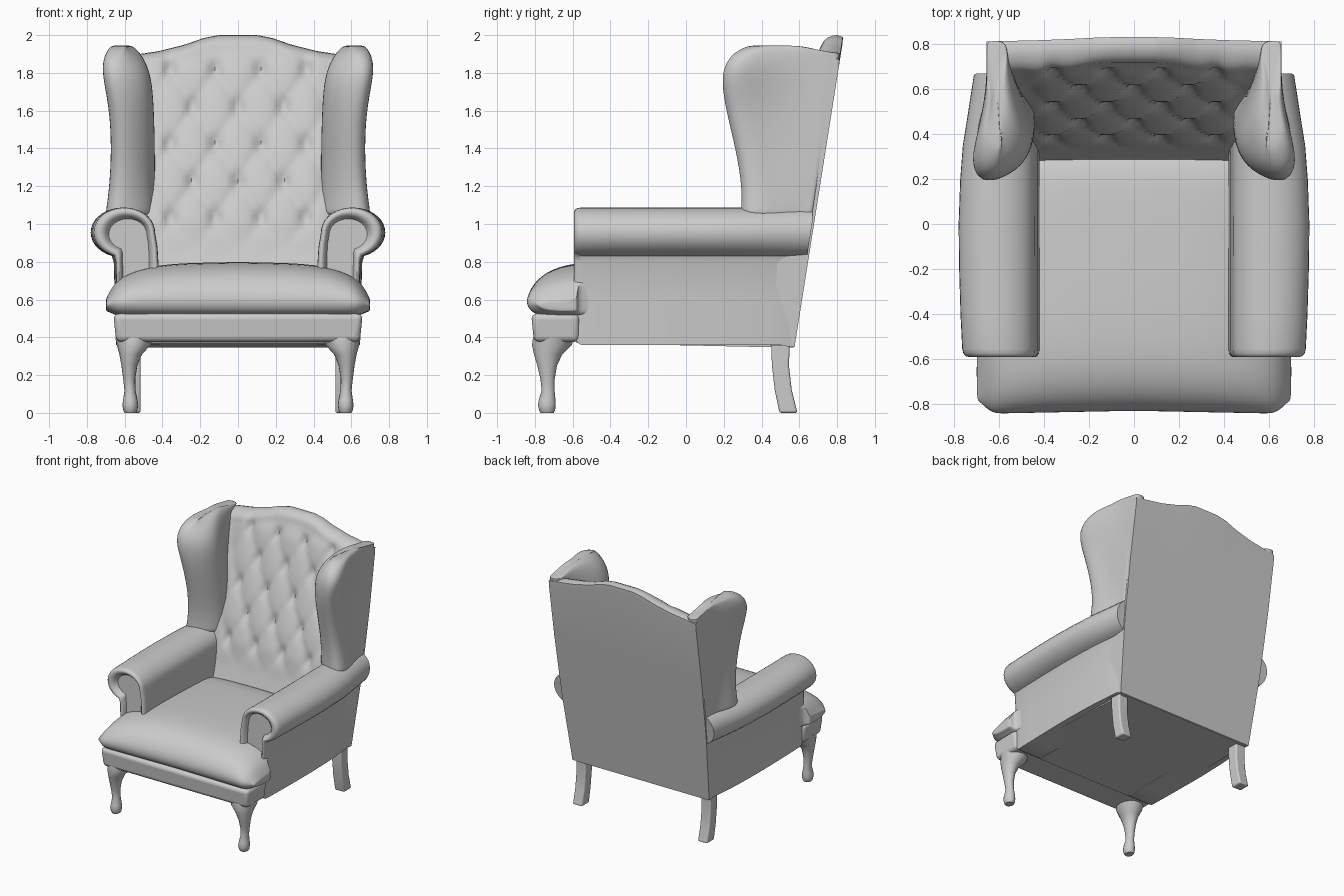
import bpy, bmesh
from math import sin, cos, pi, radians, exp

cube = bpy.data.objects.get("Cube")
if cube:
    bpy.data.objects.remove(cube, do_unlink=True)

grey = bpy.data.materials.new("plain grey")
grey.use_nodes = True
COLOUR = (0.6, 0.6, 0.6, 1)
grey.diffuse_color = COLOUR
grey.node_tree.nodes["Principled BSDF"].inputs["Base Color"].default_value = COLOUR


def loft(name, rings, mirror=False, subsurf=0, angle=40, bevel=0):
    """Skin a list of equal-length rings and close both ends."""
    bm = bmesh.new()
    rows = [[bm.verts.new(p) for p in ring] for ring in rings]
    n = len(rows[0])
    for a, b in zip(rows, rows[1:]):
        for i in range(n):
            j = (i + 1) % n
            bm.faces.new((a[i], a[j], b[j], b[i]))
    bm.faces.new(rows[0])
    bm.faces.new(rows[-1])
    bmesh.ops.recalc_face_normals(bm, faces=bm.faces)
    mesh = bpy.data.meshes.new(name)
    bm.to_mesh(mesh)
    bm.free()
    mesh.materials.append(grey)
    ob = bpy.data.objects.new(name, mesh)
    bpy.context.collection.objects.link(ob)
    if bevel:
        mod = ob.modifiers.new("soft edges", 'BEVEL')
        mod.width, mod.segments = bevel, 4
    if mirror:
        ob.modifiers.new("other side", 'MIRROR')
    if subsurf:
        mod = ob.modifiers.new("smooth", 'SUBSURF')
        mod.levels = mod.render_levels = subsurf
    bpy.ops.object.select_all(action='DESELECT')
    ob.select_set(True)
    bpy.context.view_layer.objects.active = ob
    bpy.ops.object.shade_smooth_by_angle(angle=radians(angle))
    return ob


def interp(x, pts):
    """Piecewise linear value from (x, value) pairs."""
    for (x0, v0), (x1, v1) in zip(pts, pts[1:]):
        if x <= x1:
            t = max(0, (x - x0) / (x1 - x0))
            return v0 + (v1 - v0) * t
    return pts[-1][1]


def back_y(z):
    return 0.575 + (z - 0.35) * 0.158


def slab(x0, x1, y0, y1, z):
    return [(x0, y0, z), (x1, y0, z), (x1, y1, z), (x0, y1, z)]


# Buttoned back: profiles in y and z, skinned across the width
BUTTON_X, BUTTON_Z = 0.24, 0.198


def tuft(x, z):
    u, v = (x - 0.12) / BUTTON_X, (z - 1.03) / BUTTON_Z
    p, q = u + v / 2, u - v / 2
    fade = interp(z, [(0.85, 0), (1.03, 1), (1.83, 1), (1.93, 0)])
    fade *= interp(abs(x), [(0.4, 1), (0.5, 0)])
    dp, dq = p - round(p), q - round(q)
    button = exp(-(dp * dp + dq * dq) / 0.03)
    return fade * (0.022 * abs(sin(pi * p) * sin(pi * q)) ** 0.4 - 0.03 * button)


def back_ring(x):
    top = interp(abs(x), [(0.1, 2.0), (0.18, 1.985), (0.28, 1.95), (0.42, 1.915),
                          (0.52, 1.9), (0.65, 1.88)])
    ring = []
    rows = 60
    for i in range(rows + 1):
        z = 0.37 + (top - 0.07 - 0.37) * i / rows
        y = interp(z, [(0.7, 0.27), (1.2, 0.44), (1.7, 0.63), (1.93, 0.715)])
        ring.append((z, min(y - tuft(x, z), back_y(z) - 0.02)))
    z0, y0 = ring[-1]
    y1 = back_y(top) - 0.005
    for k in range(1, 6):
        a = k / 5 * pi / 2
        ring.append((z0 + 0.07 * sin(a), y0 + (y1 - 0.03 - y0) * (1 - cos(a))))
    ring.append((top - 0.01, y1))
    ring += [(z, back_y(z)) for z in (top - 0.04, 1.4, 0.9, 0.35)]
    return [(x * interp(z, [(0.35, 0.93), (1.1, 1.0), (2, 1.0)]), y, z) for z, y in ring]


loft("buttoned_back", [back_ring(0.655 * i / 32) for i in range(-32, 33)], angle=50)

# Wings: horizontal sections stacked upwards (height, front y, inner x, outer x)
WING = [(1.04, 0.29, 0.43, 0.71), (1.06, 0.29, 0.43, 0.71), (1.2, 0.295, 0.43, 0.69),
        (1.4, 0.26, 0.43, 0.68), (1.6, 0.21, 0.435, 0.69), (1.75, 0.185, 0.445, 0.72),
        (1.84, 0.20, 0.47, 0.73), (1.91, 0.25, 0.51, 0.71), (1.945, 0.33, 0.55, 0.68),
        (1.945, 0.37, 0.58, 0.65)]


def wing_ring(z, f, xi, xo):
    drop = interp(z, [(1.7, 0), (1.94, 0.04)])
    yb = back_y(z) - 0.01
    ring = [(0.655, yb), (0.655, yb - 0.03), (0.655, 0.6), (xo - 0.03, f + 0.2),
            (xo, f + 0.08), (xo - 0.03, f + 0.005), (xo - 0.1, f - 0.005),
            (xi + 0.05, f + 0.06), (xi, f + 0.17), (xi + 0.02, f + 0.28),
            (0.56, yb - 0.06), (0.57, yb)]
    return [(x, y, z - (drop if y > 0.65 else 0)) for x, y in ring]


loft("wing", [wing_ring(*w) for w in WING], mirror=True, subsurf=2, angle=180)

# Rolled arms: one section with a scroll top, swept front to back
SCROLL = [(0.61 + 0.17 * cos(radians(a)), 0.955 + 0.132 * sin(radians(a)))
          for a in range(180, -71, -10)]
ARM = [(0.42, 0.36), (0.42, 0.6), (0.42, 0.78), (0.427, 0.88)] + SCROLL + \
      [(0.658, 0.80), (0.652, 0.6), (0.645, 0.36)]


def arm_ring(y, shrink=1.0):
    s = interp(y, [(-0.6, 0.95), (-0.3, 0.99), (0, 1), (0.3, 0.97), (0.5, 0.88), (0.7, 0.8)])
    ring = []
    for x, z in ARM:
        x = 0.56 + (x - 0.56) * shrink
        z = 0.93 + (z - 0.93) * shrink
        ring.append((0.42 + (x - 0.42) * s, min(y, back_y(z) - 0.01), z))
    return ring


FRONT = [(-0.55, 0.62), (-0.56, 0.66), (-0.575, 0.7), (-0.588, 0.78), (-0.592, 0.86),
         (-0.588, 0.93), (-0.575, 0.98)]
loft("rolled_arm", [arm_ring(y, s) for y, s in FRONT] +
     [arm_ring(y) for y in (-0.555, -0.4, -0.2, 0, 0.2, 0.35, 0.45, 0.55, 0.67)],
     mirror=True, angle=50)

# Seat cushion: crowned profile, wider ahead of the arms
CUSHION = [(0.36, 0.53), (0.36, 0.77), (0.1, 0.785), (-0.3, 0.80), (-0.55, 0.80),
           (-0.68, 0.775), (-0.78, 0.72), (-0.835, 0.63), (-0.83, 0.56), (-0.79, 0.52),
           (-0.7, 0.51), (-0.4, 0.51)]


def cushion_ring(x):
    a = abs(x)
    top = interp(a, [(0, 1), (0.3, 0.97), (0.46, 0.9), (0.56, 0.78), (0.63, 0.6),
                     (0.68, 0.35), (0.695, 0.15)])
    limit = interp(a, [(0.58, 0.4), (0.6, -0.55), (0.695, -0.58)])
    tuck = interp(a, [(0.63, 0), (0.695, 0.06)])
    ring = []
    for y, z in CUSHION:
        y = min(y, limit)
        if y < -0.6:
            y += tuck - 0.012 * min(a / 0.6, 1)
        ring.append((x, y, 0.57 + (z - 0.57) * (top if z > 0.57 else 1 - tuck * 8)))
    return ring


STATIONS = [0.15, 0.3, 0.42, 0.5, 0.57, 0.63, 0.67, 0.69, 0.7]
loft("seat_cushion", [cushion_ring(x) for x in [-s for s in reversed(STATIONS)] + [0] + STATIONS],
     subsurf=2, angle=180)

# Front rail and underside
loft("front_rail", [slab(-0.645, 0.645, -0.805, -0.565, 0.375),
                    slab(-0.66, 0.66, -0.82, -0.565, 0.525)], bevel=0.03)
loft("base", [[(-0.61, -0.58, 0.37), (0.61, -0.58, 0.37), (0.58, 0.57, 0.345), (-0.58, 0.57, 0.345)],
              [(-0.61, -0.58, 0.55), (0.61, -0.58, 0.55), (0.58, 0.57, 0.55), (-0.58, 0.57, 0.55)]])

# Curved front legs: oval sections (height, x, y, x radius, y radius)
LEG = [(0.40, 0.55, -0.70, 0.10, 0.11), (0.36, 0.552, -0.71, 0.09, 0.105),
       (0.31, 0.568, -0.73, 0.06, 0.075), (0.25, 0.575, -0.735, 0.042, 0.052),
       (0.18, 0.576, -0.733, 0.032, 0.038), (0.12, 0.572, -0.73, 0.029, 0.034),
       (0.07, 0.57, -0.735, 0.038, 0.044), (0.04, 0.57, -0.737, 0.042, 0.047),
       (0.012, 0.57, -0.735, 0.037, 0.042), (0, 0.57, -0.735, 0.03, 0.035)]
loft("front_leg", [[(x + rx * cos(i * pi / 8), y + ry * sin(i * pi / 8), z) for i in range(16)]
                   for z, x, y, rx, ry in LEG], mirror=True, angle=60)

# Raked back legs
RAKE = [(0.38, 0.45, 0.55), (0.25, 0.455, 0.545), (0.12, 0.47, 0.56), (0, 0.495, 0.59)]
loft("back_leg", [slab(0.515, 0.6, y0, y1, z) for z, y0, y1 in RAKE],
     mirror=True, bevel=0.012)
